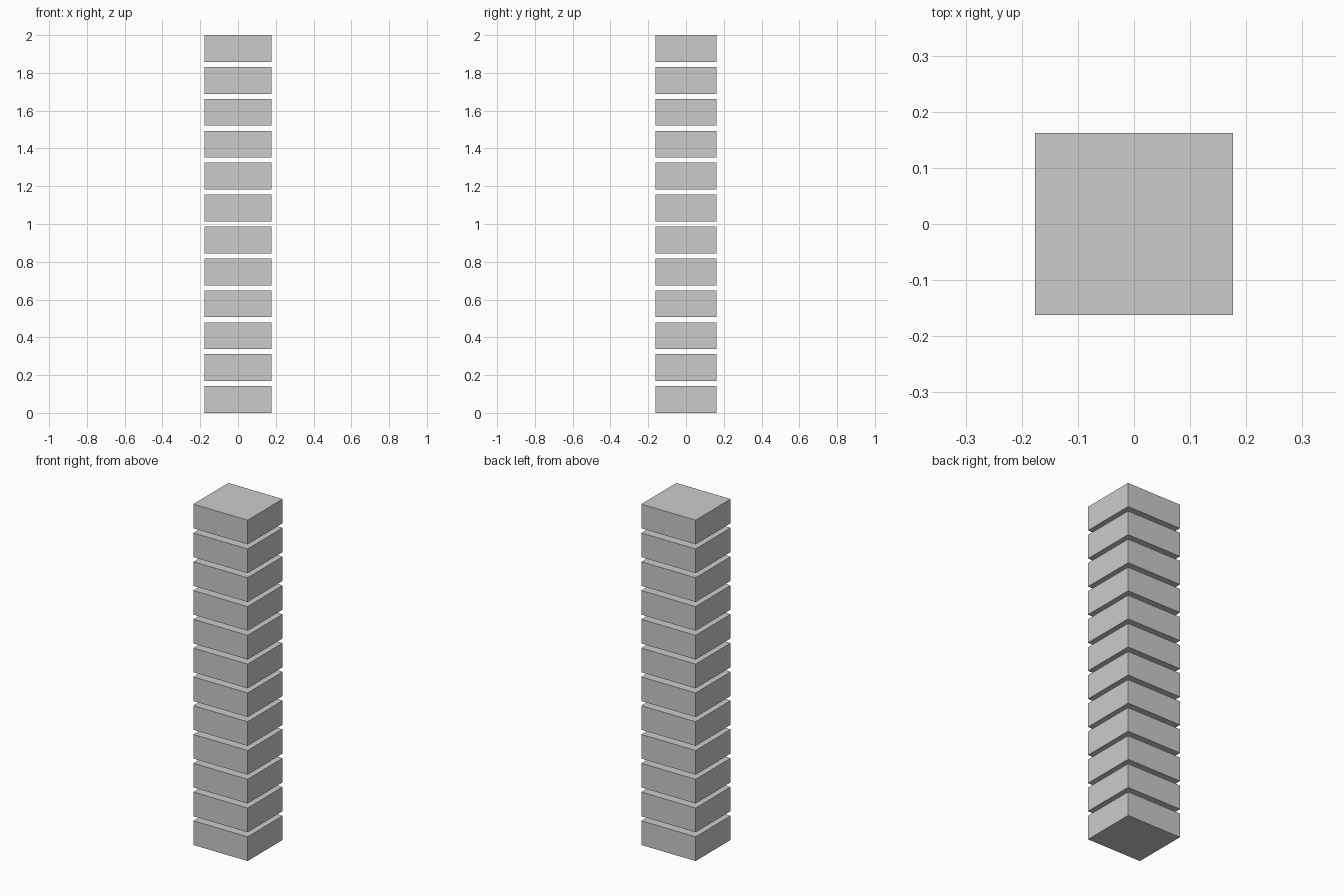
import bpy

if "Cube" in bpy.data.objects:
    bpy.data.objects.remove(bpy.data.objects["Cube"])

COUNT = 12
WIDTH, DEPTH, HEIGHT = 0.353, 0.325, 0.142
PITCH = (2.0 - HEIGHT) / (COUNT - 1)

# Column of identical, evenly spaced floating slabs
for i in range(COUNT):
    bpy.ops.mesh.primitive_cube_add(size=1, location=(0, 0, HEIGHT / 2 + i * PITCH))
    slab = bpy.context.object
    slab.name = f"slab_{i + 1:02d}"
    slab.scale = (WIDTH, DEPTH, HEIGHT)
    bpy.ops.object.transform_apply(location=False, rotation=False, scale=True)
